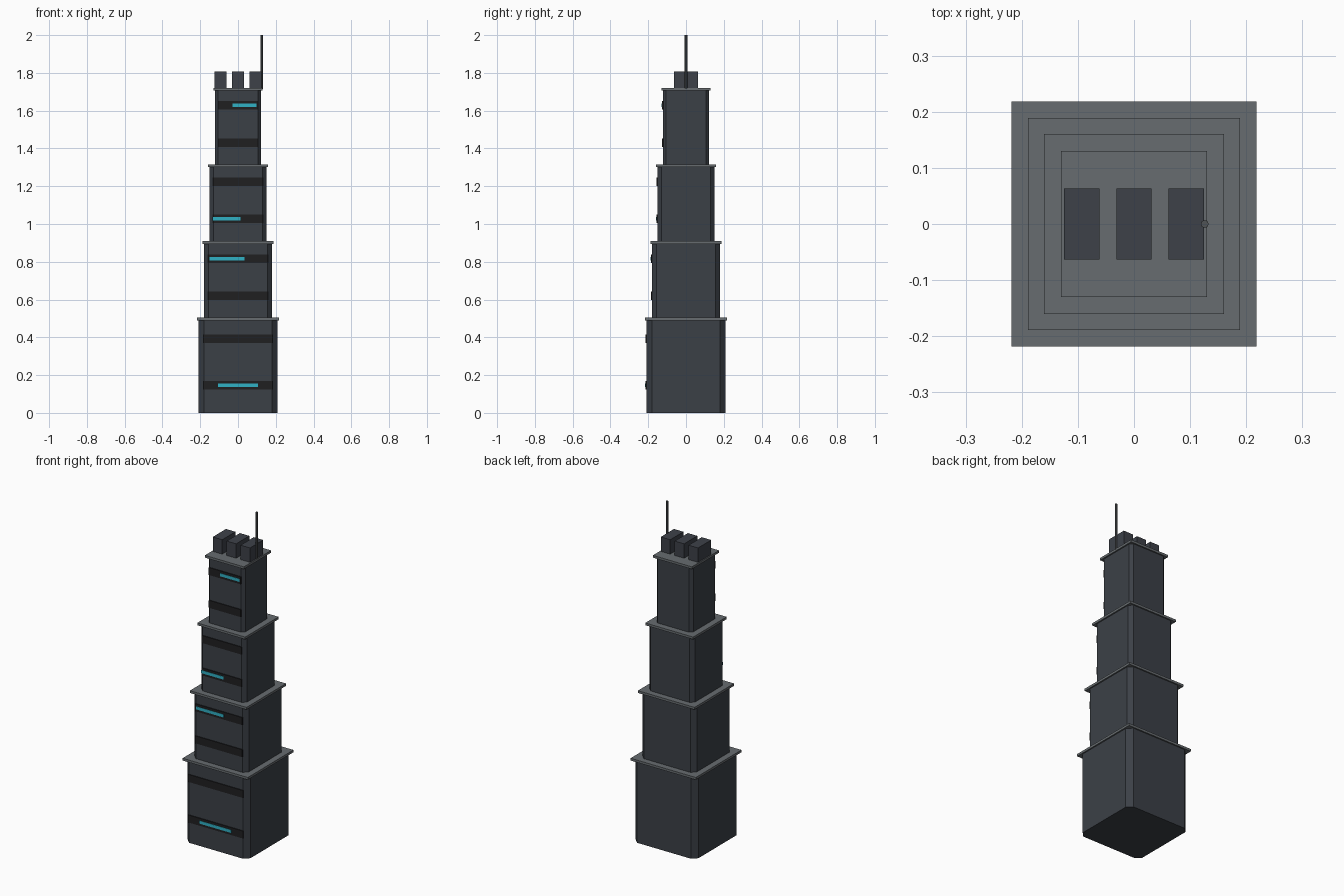
import bpy, bmesh
from mathutils import Matrix, Vector

if "Cube" in bpy.data.objects:
    bpy.data.objects.remove(bpy.data.objects["Cube"])


def material(name, rgb):
    m = bpy.data.materials.new(name)
    m.diffuse_color = (*rgb, 1)
    m.use_nodes = True
    m.node_tree.nodes["Principled BSDF"].inputs["Base Color"].default_value = m.diffuse_color
    return m


WALL = material("dark wall", (0.044, 0.051, 0.062))
LEDGE = material("grey ledge", (0.135, 0.150, 0.160))
BAND = material("black window band", (0.014, 0.014, 0.015))
GLOW = material("cyan light", (0.030, 0.440, 0.560))
UNIT = material("roof unit slate", (0.047, 0.053, 0.066))
MAST = material("mast grey", (0.080, 0.088, 0.092))


def finish(name, bm, mat):
    mesh = bpy.data.meshes.new(name)
    bm.to_mesh(mesh)
    bm.free()
    mesh.materials.append(mat)
    obj = bpy.data.objects.new(name, mesh)
    bpy.context.collection.objects.link(obj)
    return obj


def box(name, x0, x1, y0, y1, z0, z1, mat, chamfer=0):
    bm = bmesh.new()
    mid = Vector(((x0 + x1) / 2, (y0 + y1) / 2, (z0 + z1) / 2))
    size = Vector((x1 - x0, y1 - y0, z1 - z0))
    bmesh.ops.create_cube(bm, size=1, matrix=Matrix.Translation(mid) @ Matrix.Diagonal((*size, 1)))
    if chamfer:
        upright = [e for e in bm.edges if abs(e.verts[0].co.z - e.verts[1].co.z) > 1e-4]
        bmesh.ops.bevel(bm, geom=upright, offset=chamfer, segments=1, affect='EDGES')
    return finish(name, bm, mat)


# half width, bottom, top, band centres, light (x0, x1, z)
TIERS = [
    (0.210, 0.000, 0.497, (0.147, 0.392), (-0.106, 0.106, 0.147)),
    (0.181, 0.497, 0.902, (0.621, 0.815), (-0.150, 0.035, 0.815)),
    (0.152, 0.902, 1.308, (1.027, 1.223), (-0.135, 0.014, 1.027)),
    (0.122, 1.308, 1.713, (1.431, 1.629), (-0.029, 0.099, 1.629)),
]

for i, (w, z0, z1, bands, (lx0, lx1, lz)) in enumerate(TIERS, 1):
    # tower block with chamfered corners and an overhanging ledge
    box(f"tower_tier_{i}", -w, w, -w, w, z0, z1, WALL, w * 0.14)
    e = w + 0.008
    box(f"ledge_{i}", -e, e, -e, e, z1 - 0.007, z1 + 0.007, LEDGE)
    # window bands and light strip on the front
    for j, z in enumerate(bands, 1):
        b = w * 0.875
        box(f"window_band_{i}_{j}", -b, b, -w - 0.005, -w + 0.002, z - 0.0225, z + 0.0225, BAND)
    box(f"light_strip_{i}", lx0, lx1, -w - 0.007, -w, lz - 0.009, lz + 0.009, GLOW)

# roof units
for i, x in enumerate((-0.093, 0, 0.093), 1):
    box(f"roof_unit_{i}", x - 0.0315, x + 0.0315, -0.063, 0.063, 1.715, 1.807, UNIT)

# mast
bm = bmesh.new()
bmesh.ops.create_cone(bm, cap_ends=True, segments=8, radius1=0.007, radius2=0.007,
                      depth=0.285, matrix=Matrix.Translation((0.126, 0, 1.8575)))
finish("mast", bm, MAST)
